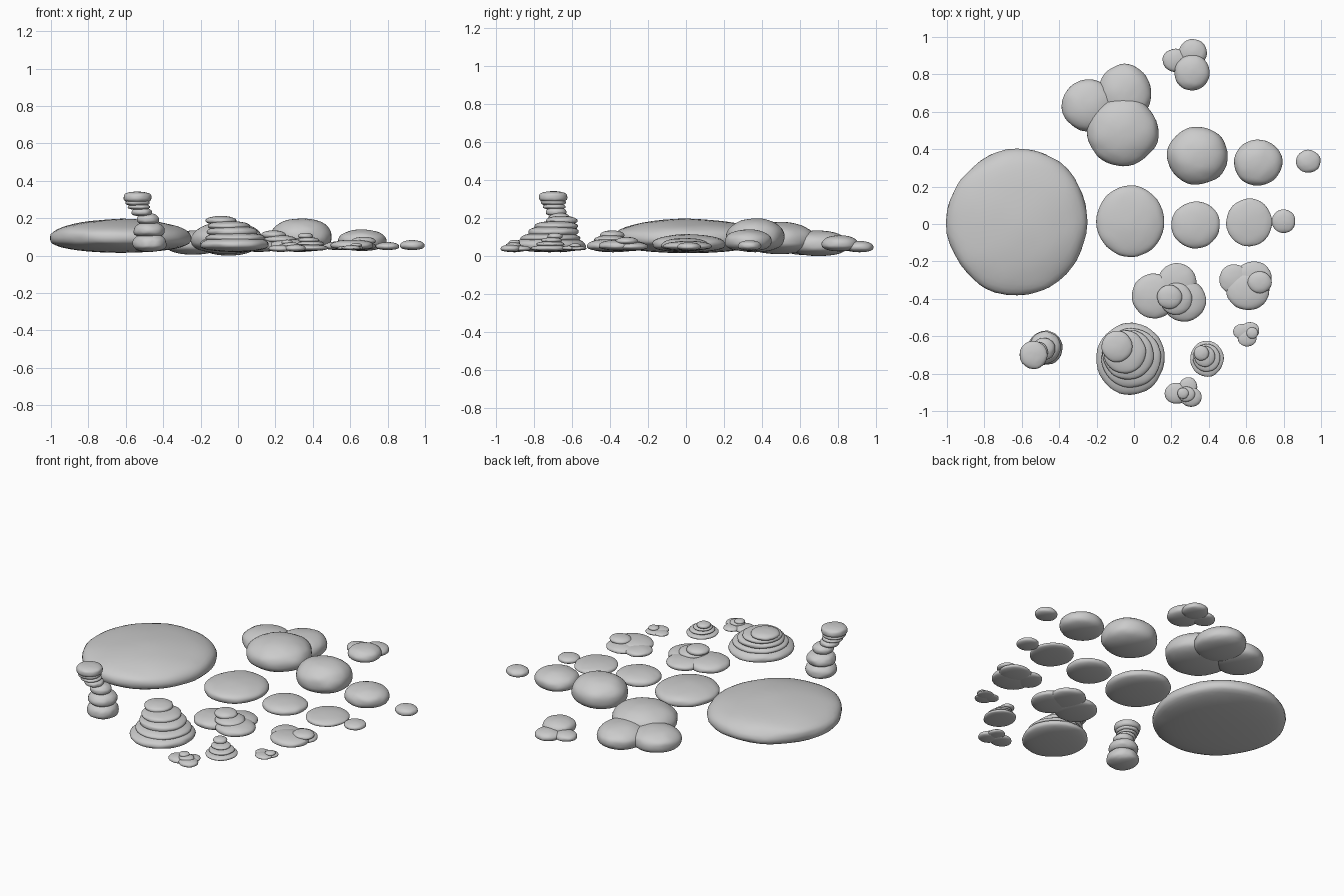
import bpy, bmesh
from mathutils import Vector, noise

count = 0


def stone(name, x, y, rx, ry, z0, z1, rough=0.035, flat_top=0.9):
    """Rounded pebble: flattened underside, gently domed top, slightly lumpy outline."""
    global count
    count += 1
    seed = Vector((count * 7.3, count * 3.1, count * 1.7))
    bm = bmesh.new()
    bmesh.ops.create_icosphere(bm, subdivisions=4, radius=1)
    waist = z0 + (z1 - z0) * 0.45
    for v in bm.verts:
        p = v.co.copy()
        r = 1 + rough * noise.noise(p * 1.6 + seed) + rough * 0.4 * noise.noise(p * 4 + seed)
        if p.z < 0:
            z = waist - (abs(p.z) ** 0.72) * (waist - z0)
        else:
            z = waist + (p.z ** flat_top) * (z1 - waist) * r
        v.co = (x + p.x * rx * r, y + p.y * ry * r, z)
    me = bpy.data.meshes.new(name)
    bm.to_mesh(me)
    bm.free()
    for f in me.polygons:
        f.use_smooth = True
    ob = bpy.data.objects.new(name, me)
    bpy.context.collection.objects.link(ob)


def group(name, stones, **kw):
    for i, s in enumerate(stones):
        stone(f"{name}_{i + 1}", *s, **kw)


# Large slab stone
stone("large_stone", -0.625, 0.01, 0.375, 0.39, 0.015, 0.195, flat_top=0.85)

# Single stones in the two middle rows
group("single_stone", [
    (-0.02, 0.015, 0.18, 0.193, 0.02, 0.115),
    (0.33, -0.005, 0.13, 0.125, 0.025, 0.095),
    (0.615, 0.008, 0.122, 0.128, 0.03, 0.08),
    (0.80, 0.015, 0.063, 0.063, 0.03, 0.072),
    (0.34, 0.365, 0.163, 0.153, 0.02, 0.20),
    (0.663, 0.328, 0.13, 0.123, 0.025, 0.14),
    (0.932, 0.335, 0.066, 0.061, 0.03, 0.083),
])

# Merged boulder clusters at the back
group("large_cluster", [
    (-0.24, 0.635, 0.145, 0.14, 0.005, 0.135),
    (-0.05, 0.70, 0.143, 0.155, 0.0, 0.135),
    (-0.06, 0.495, 0.19, 0.185, 0.01, 0.18),
])
group("small_cluster", [
    (0.222, 0.875, 0.07, 0.062, 0.025, 0.075),
    (0.315, 0.915, 0.075, 0.073, 0.02, 0.08),
    (0.31, 0.81, 0.095, 0.095, 0.025, 0.11),
])

# Low piles of overlapping pebbles
group("wide_pile", [
    (0.11, -0.385, 0.122, 0.12, 0.02, 0.09),
    (0.23, -0.32, 0.105, 0.11, 0.025, 0.085),
    (0.27, -0.41, 0.115, 0.112, 0.025, 0.09),
    (0.225, -0.40, 0.085, 0.085, 0.065, 0.11),
    (0.19, -0.39, 0.066, 0.064, 0.09, 0.135),
])
group("side_pile", [
    (0.535, -0.295, 0.078, 0.08, 0.03, 0.075),
    (0.64, -0.285, 0.095, 0.085, 0.03, 0.075),
    (0.61, -0.36, 0.115, 0.1, 0.03, 0.085),
    (0.672, -0.312, 0.064, 0.058, 0.06, 0.10),
])
group("corner_pile", [
    (0.575, -0.575, 0.045, 0.04, 0.03, 0.052),
    (0.62, -0.57, 0.05, 0.045, 0.03, 0.052),
    (0.605, -0.61, 0.05, 0.045, 0.03, 0.055),
    (0.632, -0.583, 0.031, 0.03, 0.045, 0.067),
])
group("front_pile", [
    (0.228, -0.905, 0.065, 0.056, 0.02, 0.058),
    (0.29, -0.87, 0.048, 0.05, 0.025, 0.055),
    (0.305, -0.925, 0.057, 0.053, 0.022, 0.06),
    (0.28, -0.91, 0.046, 0.04, 0.045, 0.072),
    (0.262, -0.905, 0.03, 0.03, 0.06, 0.085),
])

# Tapered stacks of flat stones
group("wide_stack", [
    (-0.018, -0.72, 0.183, 0.192, 0.02, 0.105),
    (-0.015, -0.715, 0.158, 0.158, 0.07, 0.125),
    (-0.03, -0.70, 0.135, 0.135, 0.10, 0.16),
    (-0.05, -0.685, 0.112, 0.115, 0.135, 0.185),
    (-0.09, -0.655, 0.082, 0.083, 0.165, 0.212),
])
group("little_stack", [
    (0.39, -0.72, 0.09, 0.096, 0.025, 0.06),
    (0.388, -0.715, 0.073, 0.075, 0.05, 0.078),
    (0.378, -0.708, 0.055, 0.056, 0.07, 0.098),
    (0.36, -0.69, 0.04, 0.04, 0.09, 0.122),
])

# Tall leaning pebble tower
group("tall_tower", [
    (-0.472, -0.662, 0.09, 0.092, 0.02, 0.12),
    (-0.475, -0.66, 0.083, 0.085, 0.095, 0.18),
    (-0.482, -0.668, 0.06, 0.06, 0.165, 0.228),
    (-0.515, -0.685, 0.055, 0.055, 0.21, 0.258),
    (-0.53, -0.695, 0.06, 0.06, 0.245, 0.278),
    (-0.537, -0.70, 0.066, 0.066, 0.265, 0.305),
], rough=0.05)
stone("tower_cap", -0.537, -0.70, 0.075, 0.075, 0.28, 0.342, flat_top=0.55)
